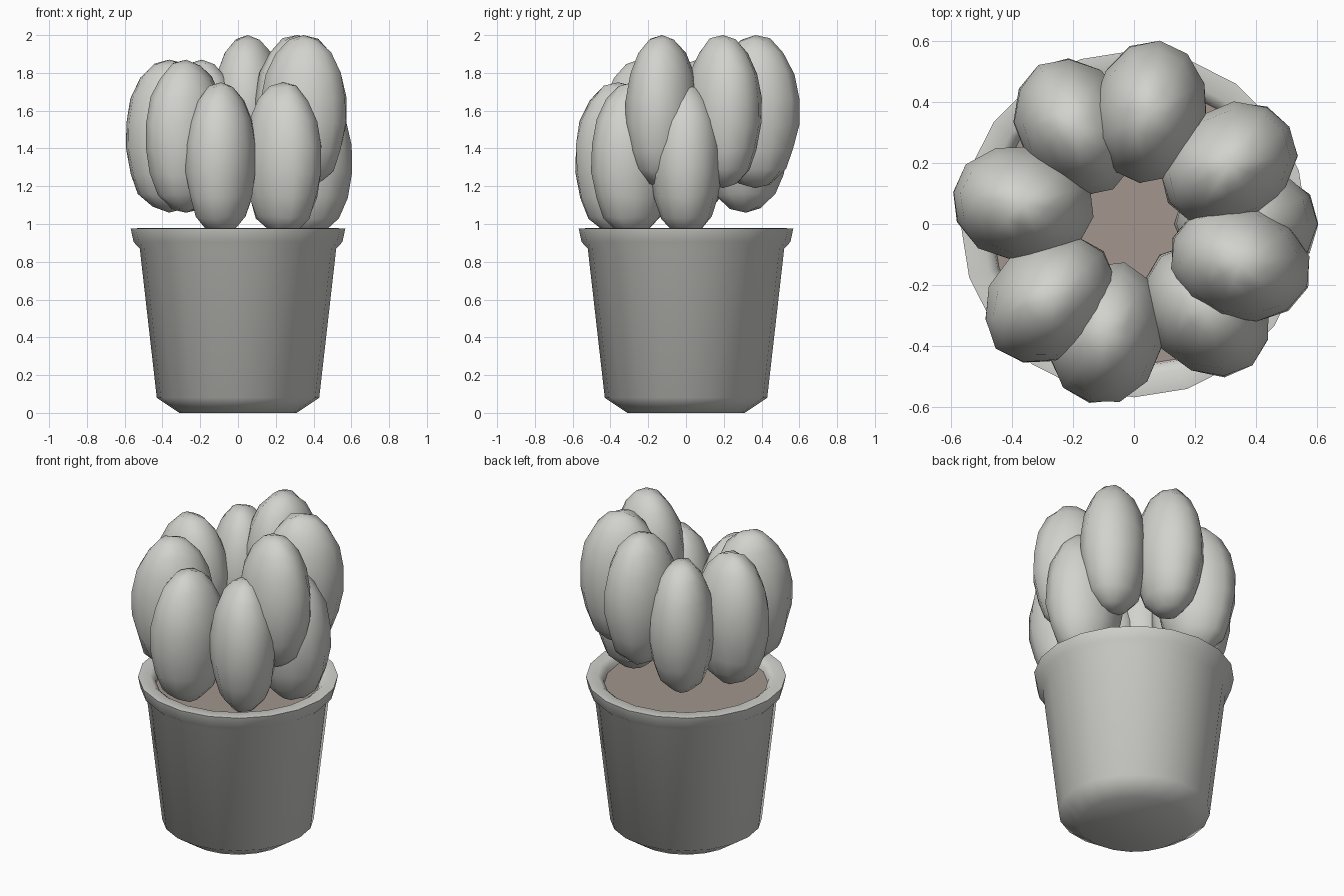
import bpy, bmesh, math, random
from mathutils import Matrix, Vector

if "Cube" in bpy.data.objects:
    bpy.data.objects.remove(bpy.data.objects["Cube"])

random.seed(4)


def material(name, rgb):
    m = bpy.data.materials.new(name)
    m.diffuse_color = (*rgb, 1)
    m.use_nodes = True
    m.node_tree.nodes["Principled BSDF"].inputs["Base Color"].default_value = m.diffuse_color
    return m


grey = material("pale grey", (0.64, 0.64, 0.61))
brown = material("soil brown", (0.36, 0.30, 0.27))


def finish(bm, name, mat, angle):
    bmesh.ops.recalc_face_normals(bm, faces=bm.faces)
    me = bpy.data.meshes.new(name)
    bm.to_mesh(me)
    bm.free()
    me.materials.append(mat)
    ob = bpy.data.objects.new(name, me)
    bpy.context.collection.objects.link(ob)
    bpy.context.view_layer.objects.active = ob
    ob.select_set(True)
    bpy.ops.object.shade_smooth_by_angle(angle=math.radians(angle))
    ob.select_set(False)
    return ob


def lathe(name, profile, mat, sides=20):
    bm = bmesh.new()
    rings = []
    for r, z in profile:
        rings.append([bm.verts.new((r * math.cos(2 * math.pi * i / sides),
                                    r * math.sin(2 * math.pi * i / sides), z))
                      for i in range(sides)])
    for a, b in zip(rings, rings[1:]):
        for i in range(sides):
            j = (i + 1) % sides
            bm.faces.new((a[i], a[j], b[j], b[i]))
    bm.faces.new(rings[0])
    bm.faces.new(rings[-1])
    return finish(bm, name, mat, 50)


# Tapered pot with a chamfered foot, flared rim and inner wall
lathe("pot", [(0.31, 0), (0.43, 0.08), (0.52, 0.87), (0.553, 0.905),
              (0.568, 0.975), (0.50, 0.98), (0.47, 0.955), (0.46, 0.90)], grey)

# Soil surface
lathe("soil", [(0.465, 0.915), (0.465, 0.93)], brown)


# Plump, slightly lumpy leaf standing upright
def leaf(name, angle, base_z, radius=0.37):
    bm = bmesh.new()
    bmesh.ops.create_uvsphere(bm, u_segments=12, v_segments=9, radius=1)
    for v in bm.verts:
        z = v.co.z
        if abs(z) < 0.99:
            s = 1 + random.uniform(-0.025, 0.025)
            s *= 1 + (0.08 if z < -0.5 else 0.0)      # blunter lower end
            v.co.x *= s
            v.co.y *= s
            v.co.z += random.uniform(-0.02, 0.02)
        v.co = Vector((v.co.x * 0.238, v.co.y * 0.192, v.co.z * 0.405))
    a = math.radians(angle)
    place = Matrix.Translation((radius * math.cos(a), radius * math.sin(a), base_z + 0.405))
    bm.transform(place @ Matrix.Rotation(a, 4, 'Z'))
    finish(bm, name, grey, 60)


# Leaves climb clockwise in three steps of three
tiers = [(0.94, (0, -50, -104)),
         (1.06, (-138, 170, 121)),
         (1.19, (82, 32, -20))]
n = 0
for base_z, angles in tiers:
    for ang in angles:
        n += 1
        leaf(f"leaf_{n}", ang, base_z)
